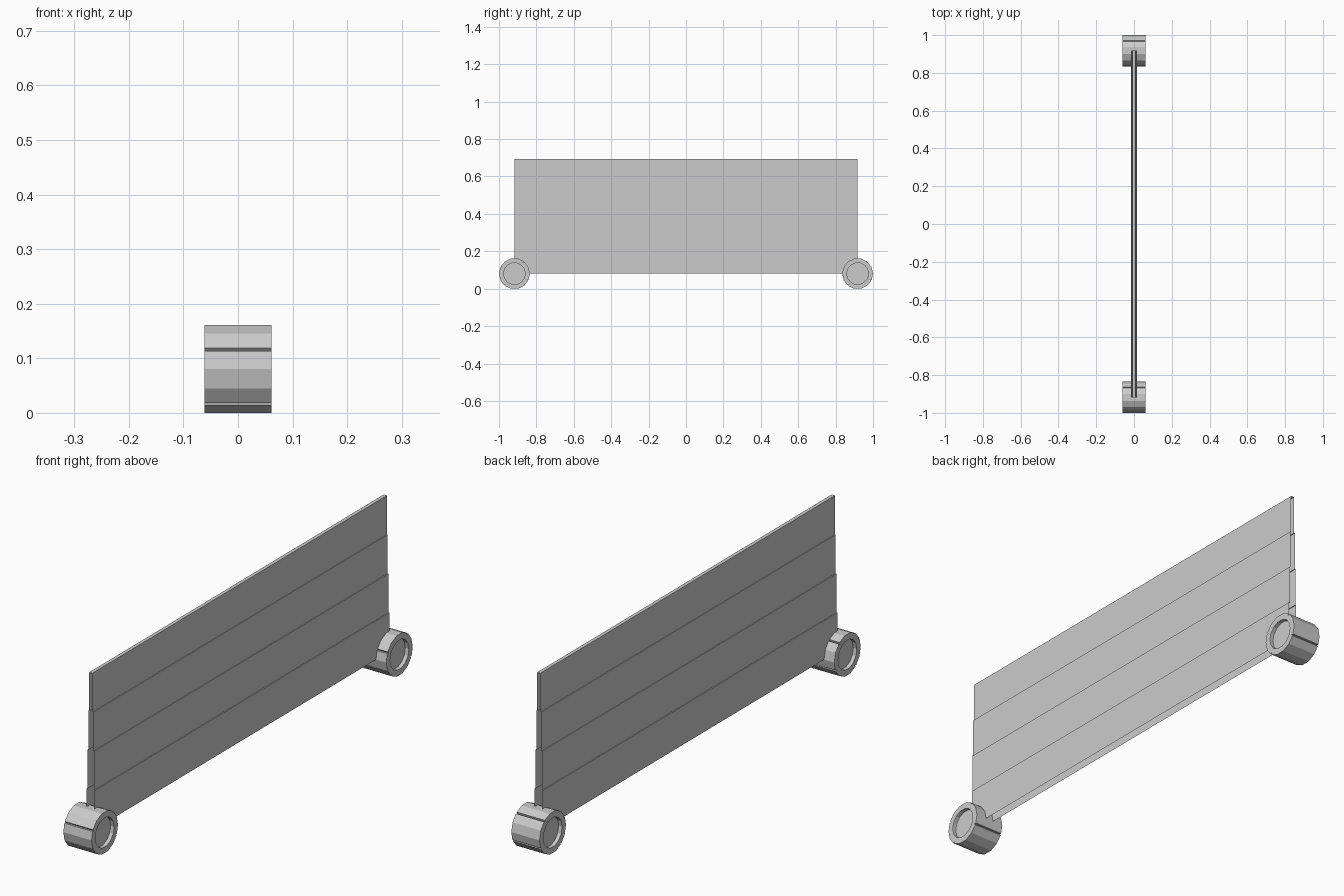
import bpy
import bmesh
from math import cos, sin, tau, radians

cube = bpy.data.objects.get("Cube")
if cube:
    bpy.data.objects.remove(cube, do_unlink=True)

# Plain grey for every part
grey = bpy.data.materials.new("plain_grey")
grey.use_nodes = True
COLOUR = (0.6, 0.6, 0.6, 1)
grey.diffuse_color = COLOUR
grey.node_tree.nodes["Principled BSDF"].inputs["Base Color"].default_value = COLOUR

REACH = 0.9175   # distance of each roller axis from the centre
AXIS_Z = 0.0805  # height of the roller axes
TOP_Z = 0.693


def finish(name, bm):
    mesh = bpy.data.meshes.new(name)
    bm.to_mesh(mesh)
    bm.free()
    mesh.materials.append(grey)
    obj = bpy.data.objects.new(name, mesh)
    bpy.context.collection.objects.link(obj)
    return obj


def loft(bm, loops, closed):
    """Join successive point loops with quads."""
    rows = [[bm.verts.new(p) for p in loop] for loop in loops]
    for a, b in zip(rows, rows[1:]):
        n = len(a)
        for i in range(n if closed else n - 1):
            j = (i + 1) % n
            bm.faces.new((a[i], a[j], b[j], b[i]))
    return rows


# Panel of four boards, stepping thinner upward, open at the ends and below
def build_panel(boards=4, base_half=0.017, step=0.0033):
    board = (TOP_Z - AXIS_Z) / boards
    side = []
    for i in range(boards):
        half = base_half - i * step
        side += [(half, AXIS_Z + i * board), (half, AXIS_Z + (i + 1) * board)]
    profile = side + [(-x, z) for x, z in reversed(side)]
    bm = bmesh.new()
    loft(bm, [[(x, y, z) for x, z in profile] for y in (-REACH, REACH)], False)
    bmesh.ops.recalc_face_normals(bm, faces=bm.faces)
    return finish("stepped_panel", bm)


# Outline of a roller: a faceted round with a few narrow grooves
def roller_outline(radius=0.0825, sides=14, grooves=(1, 5, 8, 12)):
    points = []
    for k in range(sides):
        a = tau * k / sides
        if k in grooves:
            w = radians(2.2)
            points += [(a - w, radius), (a, radius - 0.008), (a + w, radius)]
        else:
            points.append((a, radius))
    return points


# Roller with a recessed disc in each end
def build_roller(name, y, half=0.0615, recess=0.015, inner=0.058):
    outline = roller_outline()

    def ring(x, fixed=None):
        return [(x, y - (fixed or r) * cos(a), AXIS_Z + (fixed or r) * sin(a))
                for a, r in outline]

    floor = half - recess
    bm = bmesh.new()
    rows = loft(bm, [ring(-floor, inner), ring(-half, inner), ring(-half),
                     ring(half), ring(half, inner), ring(floor, inner)], True)
    bm.faces.new(rows[0])
    bm.faces.new(rows[-1])
    bmesh.ops.recalc_face_normals(bm, faces=bm.faces)
    return finish(name, bm)


build_panel()
build_roller("front_roller", -REACH)
build_roller("back_roller", REACH)
